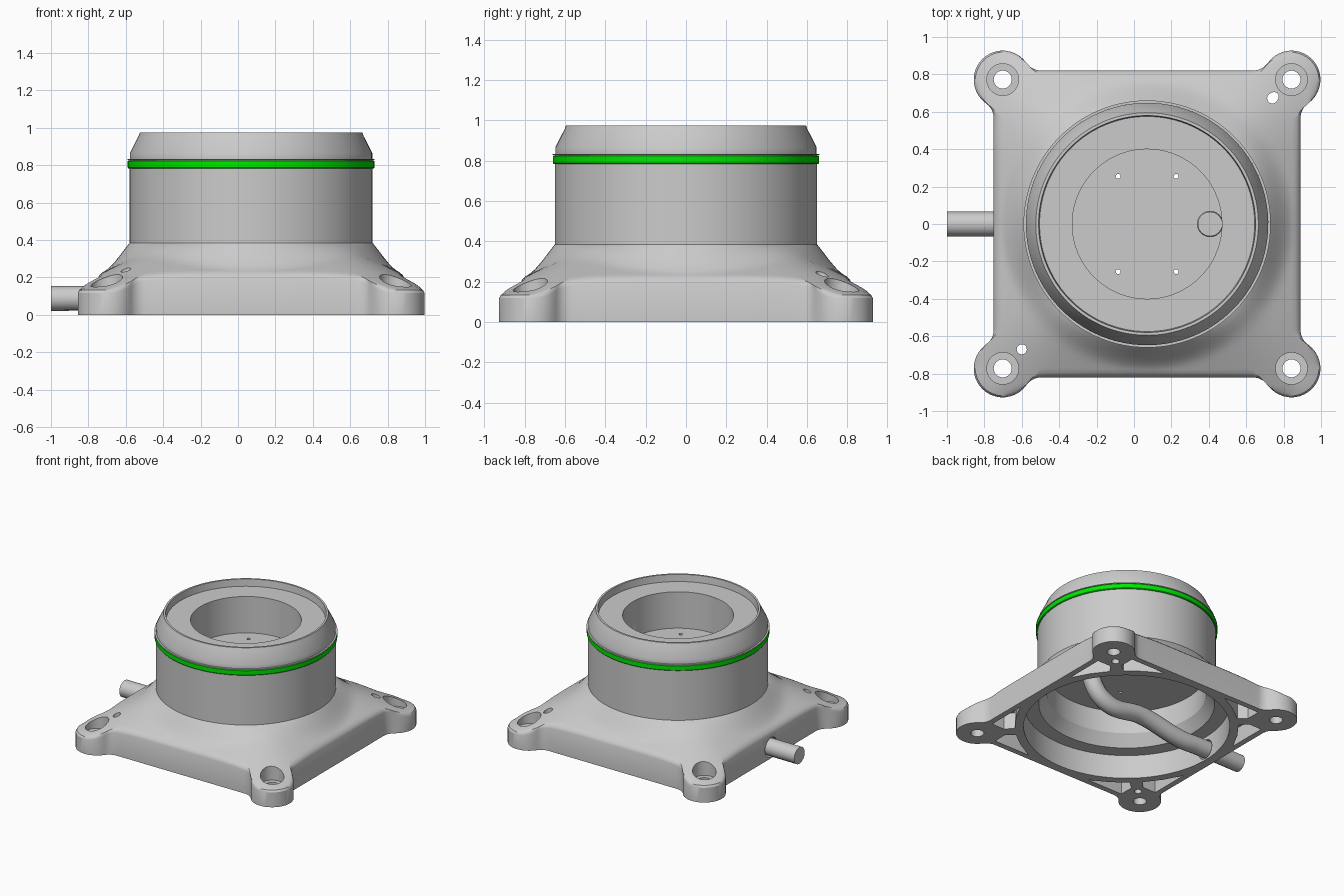
import bpy, bmesh
from math import sin, cos, pi, atan2, sqrt, hypot, radians
from mathutils import Matrix

if "Cube" in bpy.data.objects:
    bpy.data.objects.remove(bpy.data.objects["Cube"])

CX = 0.07                                # housing axis
HALF, LUG, LUG_R, FIL = 0.82, 0.772, 0.155, 0.10
BODY_R = 0.65


def arc(cx, cy, r, a0, a1, n):
    return [(cx + r * cos(a0 + (a1 - a0) * i / n), cy + r * sin(a0 + (a1 - a0) * i / n)) for i in range(n + 1)]


def circle(cx, cy, r, n=32):
    return arc(cx, cy, r, 0, 2 * pi, n)[:-1]


def make_object(name, bm, x=CX, angle=30):
    bmesh.ops.recalc_face_normals(bm, faces=bm.faces)
    me = bpy.data.meshes.new(name)
    bm.to_mesh(me)
    bm.free()
    ob = bpy.data.objects.new(name, me)
    ob.location.x = x
    bpy.context.collection.objects.link(ob)
    smooth(ob, angle)
    return ob


def smooth(ob, angle=30):
    bpy.ops.object.select_all(action='DESELECT')
    ob.select_set(True)
    bpy.context.view_layer.objects.active = ob
    bpy.ops.object.shade_smooth_by_angle(angle=radians(angle))


def skin(bm, rings, closed=False):
    """Join equal rings of points with quads; cap the ends unless closed."""
    vs = [[bm.verts.new(p) for p in ring] for ring in rings]
    pairs = list(zip(vs, vs[1:])) + ([(vs[-1], vs[0])] if closed else [])
    for a, b in pairs:
        n = len(a)
        for i in range(n):
            bm.faces.new((a[i], a[(i + 1) % n], b[(i + 1) % n], b[i]))
    if not closed:
        bm.faces.new(vs[0][::-1])
        bm.faces.new(vs[-1])


def prism(bm, pts, z0, z1):
    skin(bm, [[(x, y, z) for x, y in pts] for z in (z0, z1)])


def lathe(bm, profile, closed=False, n=128):
    skin(bm, [[(x, y, z) for x, y in circle(0, 0, r, n)] for r, z in profile], closed)


def cut(ob, bm):
    cutter = make_object("cutter", bm)
    cutter.hide_render = True
    mod = ob.modifiers.new("cut", 'BOOLEAN')
    mod.operation, mod.solver, mod.object = 'DIFFERENCE', 'EXACT', cutter
    bpy.context.view_layer.objects.active = ob
    bpy.ops.object.modifier_apply(modifier=mod.name)
    bpy.data.objects.remove(cutter)


# Flange outline: square with a filleted round lug at each corner
yf = LUG - sqrt((LUG_R + FIL) ** 2 - (HALF + FIL - LUG) ** 2)
xf = HALF + FIL
a_f = atan2(LUG - yf, LUG - xf)
fillet = arc(xf, yf, FIL, pi, a_f, 6)
a_l = atan2(yf - LUG, xf - LUG)
corner = [(HALF, -yf + 2 * yf * i / 18) for i in range(18)] + fillet
corner += arc(LUG, LUG, LUG_R, a_l, pi / 2 - a_l, 20)[1:-1]
corner += [(y, x) for x, y in fillet[:0:-1]]
outline = []
for q in range(4):
    c, s = round(cos(q * pi / 2)), round(sin(q * pi / 2))
    outline += [(c * x - s * y, s * x + c * y) for x, y in corner]

# Matching direction on the round body for every outline point
N = len(outline)
a0 = atan2(*outline[0][::-1])
angles = []
for i, (x, y) in enumerate(outline):
    even = a0 + 2 * pi * i / N
    true = atan2(y, x)
    true += 2 * pi * round((even - true) / (2 * pi))
    angles.append(0.85 * true + 0.15 * even)


def height(x, y):
    """Sloping top of the flange, flat at the lugs, flaring into the round body."""
    d = (abs(x) ** 5 + abs(y) ** 5) ** 0.2
    base = max(0.215 - 0.5 * (d - 0.82), 0.14)
    flare = min(1, max(0, (0.79 - hypot(x, y)) / 0.14))
    return base + (0.385 - base) * flare ** 2


def slope_ring(t, inset=0, drop=0):
    ring = []
    for (px, py), a in zip(outline, angles):
        qx, qy = BODY_R * cos(a), BODY_R * sin(a)
        k = t * (1 - 0.03 / hypot(px - qx, py - qy)) if inset is None else 1 - inset / hypot(px - qx, py - qy)
        x, y = qx + (px - qx) * k, qy + (py - qy) * k
        ring.append((x, y, height(x, y) - drop))
    return ring


# Housing: flange, flared slope, round body, chamfered lip and top pocket
rings = [[(x, y, 0) for x, y in outline], slope_ring(1, 0, 0.022), slope_ring(1, 0.01, 0.007)]
rings += [slope_ring((i / 14) ** 1.5, None) for i in range(14, -1, -1)]
for r, z in [(0.65, 0.78), (0.65, 0.827), (0.661, 0.827), (0.661, 0.833), (0.648, 0.833), (0.648, 0.865),
             (0.60, 0.96), (0.595, 0.975), (0.58, 0.975), (0.575, 0.92), (0.40, 0.92), (0.40, 0.63)]:
    rings.append([(r * cos(a), r * sin(a), z) for a in angles])
bm = bmesh.new()
skin(bm, rings)
housing = make_object("housing", bm)

# Underside cavity, corner pockets and lug counterbores
bm = bmesh.new()
lathe(bm, [(0.75, -0.1), (0.75, 0.19), (0.64, 0.19), (0.58, 0.28), (0.58, 0.46)])
pocket = [(.28, .775), (.60, .775), (.60, .66), (.54, .61), (.42, .70)]
for sx in (-1, 1):
    for sy in (-1, 1):
        prism(bm, circle(sx * LUG, sy * LUG, 0.085), 0.105, 0.5)
        prism(bm, [(sx * x, sy * y) for x, y in pocket], -0.1, 0.13)
        prism(bm, [(sx * y, sy * x) for x, y in pocket], -0.1, 0.13)
cut(housing, bm)

# Through holes: lugs, floor screws, locating hole and slot, cable passages
bm = bmesh.new()
for sx in (-1, 1):
    for sy in (-1, 1):
        prism(bm, circle(sx * LUG, sy * LUG, 0.048), -0.1, 0.2)
        prism(bm, circle(sx * 0.155, sy * 0.255, 0.013, 16), 0.4, 0.75)
prism(bm, circle(-0.67, -0.67, 0.027, 20), -0.1, 0.5)
slot = [(x * (1.35 if x > 0 else 1), y) for x, y in circle(0, 0, 0.028, 20)]
prism(bm, [(0.67 + (x - y) * 0.707, 0.672 + (x + y) * 0.707) for x, y in slot], -0.1, 0.5)
prism(bm, circle(0.337, 0, 0.068), 0.4, 0.72)
bmesh.ops.create_cone(bm, cap_ends=True, segments=32, radius1=0.076, radius2=0.076, depth=0.5,
                      matrix=Matrix.Translation((-0.85, 0, 0.088)) @ Matrix.Rotation(pi / 2, 4, 'Y'))
cut(housing, bm)
smooth(housing)

# Green seal ring, tucked under the grey rim
bm = bmesh.new()
lathe(bm, [(0.63, 0.783), (0.656, 0.783), (0.66, 0.788), (0.66, 0.822), (0.656, 0.826), (0.63, 0.826)], True)
seal = make_object("seal_ring", bm)
green = bpy.data.materials.new("green")
green.diffuse_color = (0.0, 0.8, 0.0, 1)
green.use_nodes = True
green.node_tree.nodes["Principled BSDF"].inputs["Base Color"].default_value = green.diffuse_color
seal.data.materials.append(green)

# Cable from the pocket floor, out through the side wall
path = [(.407, .61), (.407, .30), (.28, .14), (-.08, .145), (-.45, .085), (-.6, .088), (-1, .088)]
cu = bpy.data.curves.new("cable", 'CURVE')
cu.dimensions = '3D'
cu.bevel_depth, cu.bevel_resolution, cu.use_fill_caps = 0.066, 6, True
sp = cu.splines.new('BEZIER')
sp.bezier_points.add(len(path) - 1)
for p, (x, z) in zip(sp.bezier_points, path):
    p.co = (x, 0, z)
    p.handle_left_type = p.handle_right_type = 'AUTO'
cable = bpy.data.objects.new("cable", cu)
bpy.context.collection.objects.link(cable)
bpy.ops.object.select_all(action='DESELECT')
cable.select_set(True)
bpy.context.view_layer.objects.active = cable
bpy.ops.object.convert(target='MESH')
smooth(bpy.context.view_layer.objects.active, 40)
